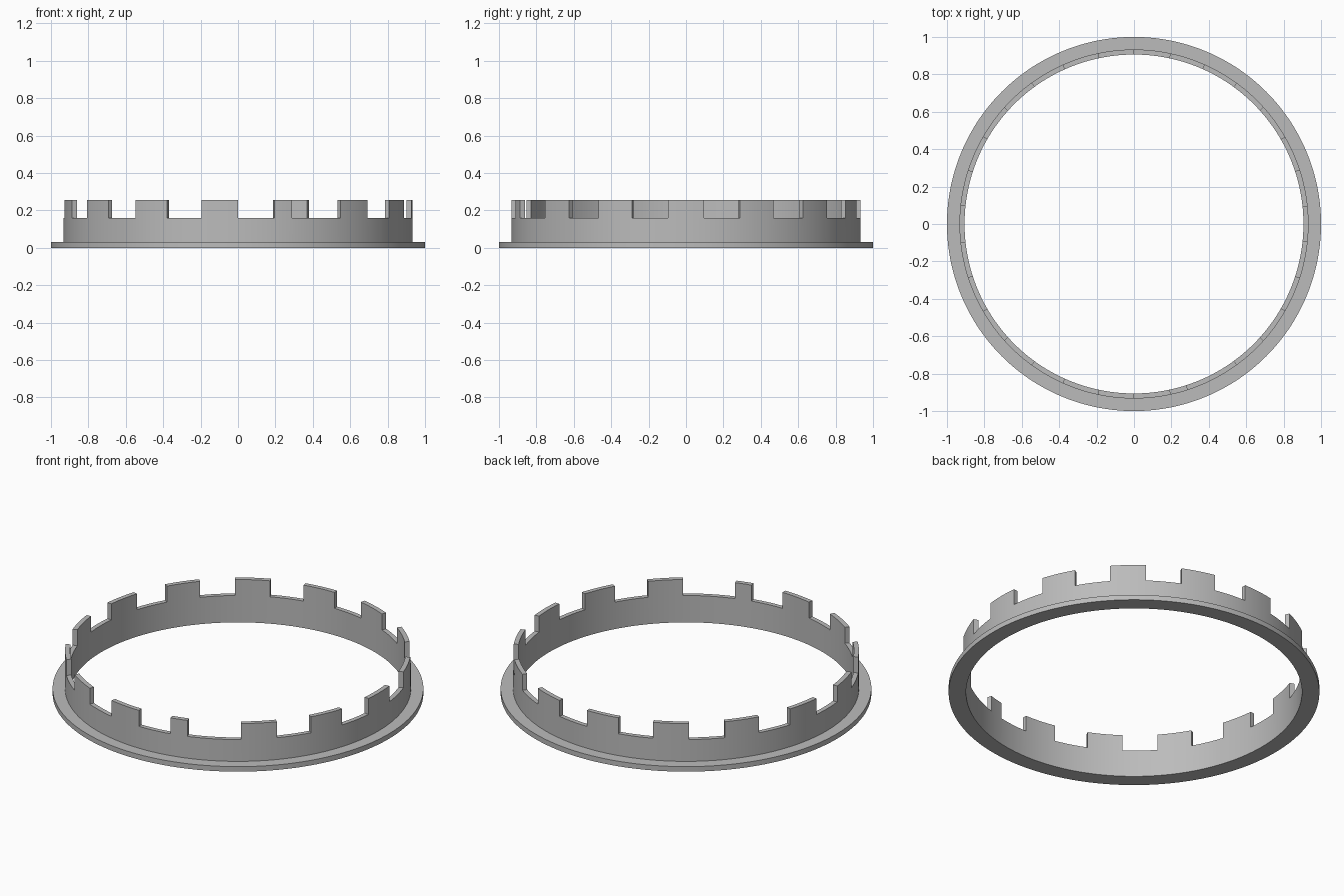
import bpy, bmesh
from math import sin, cos, radians

old = bpy.data.objects.get("Cube")
if old:
    bpy.data.objects.remove(old, do_unlink=True)

# Dimensions
SEGMENTS = 240
R_IN, R_WALL, R_FLANGE = 0.906, 0.933, 1.0
Z_FLANGE, Z_WALL, Z_TOOTH = 0.03, 0.16, 0.255
STEP = 360 / SEGMENTS
PITCH, TOOTH = 24, 12          # degrees

# Material
grey = bpy.data.materials.new("plain grey")
grey.use_nodes = True
colour = (0.5, 0.5, 0.5, 1)
grey.diffuse_color = colour
grey.node_tree.nodes["Principled BSDF"].inputs["Base Color"].default_value = colour


def has_tooth(angle):
    """Even teeth around the rim; the first one is cut to half width."""
    if TOOTH < angle < PITCH:
        return angle < TOOTH + TOOTH / 2
    return angle % PITCH > PITCH - TOOTH


# Flange and wall: an L-shaped section swept around the axis, starting at the front
profile = [(R_IN, 0), (R_FLANGE, 0), (R_FLANGE, Z_FLANGE),
           (R_WALL, Z_FLANGE), (R_WALL, Z_WALL), (R_IN, Z_WALL)]
bm = bmesh.new()
rings = []
for i in range(SEGMENTS):
    a = radians(i * STEP)
    rings.append([bm.verts.new((r * sin(a), -r * cos(a), z)) for r, z in profile])

rim = []
n = len(profile)
for i in range(SEGMENTS):
    here, there = rings[i], rings[(i + 1) % SEGMENTS]
    for j in range(n):
        k = (j + 1) % n
        face = bm.faces.new((here[j], there[j], there[k], here[k]))
        if j == n - 2 and has_tooth((i + 0.5) * STEP):
            rim.append(face)
bmesh.ops.recalc_face_normals(bm, faces=bm.faces[:])

# Teeth: raise the chosen stretches of the rim
raised = bmesh.ops.extrude_face_region(bm, geom=rim)["geom"]
bmesh.ops.translate(bm, vec=(0, 0, Z_TOOTH - Z_WALL),
                    verts=[g for g in raised if isinstance(g, bmesh.types.BMVert)])
bmesh.ops.delete(bm, geom=[f for f in rim if f.is_valid], context='FACES_ONLY')
bmesh.ops.recalc_face_normals(bm, faces=bm.faces[:])

mesh = bpy.data.meshes.new("notched_ring")
bm.to_mesh(mesh)
bm.free()
mesh.materials.append(grey)
ring = bpy.data.objects.new("notched_ring", mesh)
bpy.context.collection.objects.link(ring)

# Smooth round walls, sharp corners
bpy.ops.object.select_all(action='DESELECT')
ring.select_set(True)
bpy.context.view_layer.objects.active = ring
bpy.ops.object.shade_smooth_by_angle(angle=radians(30))
